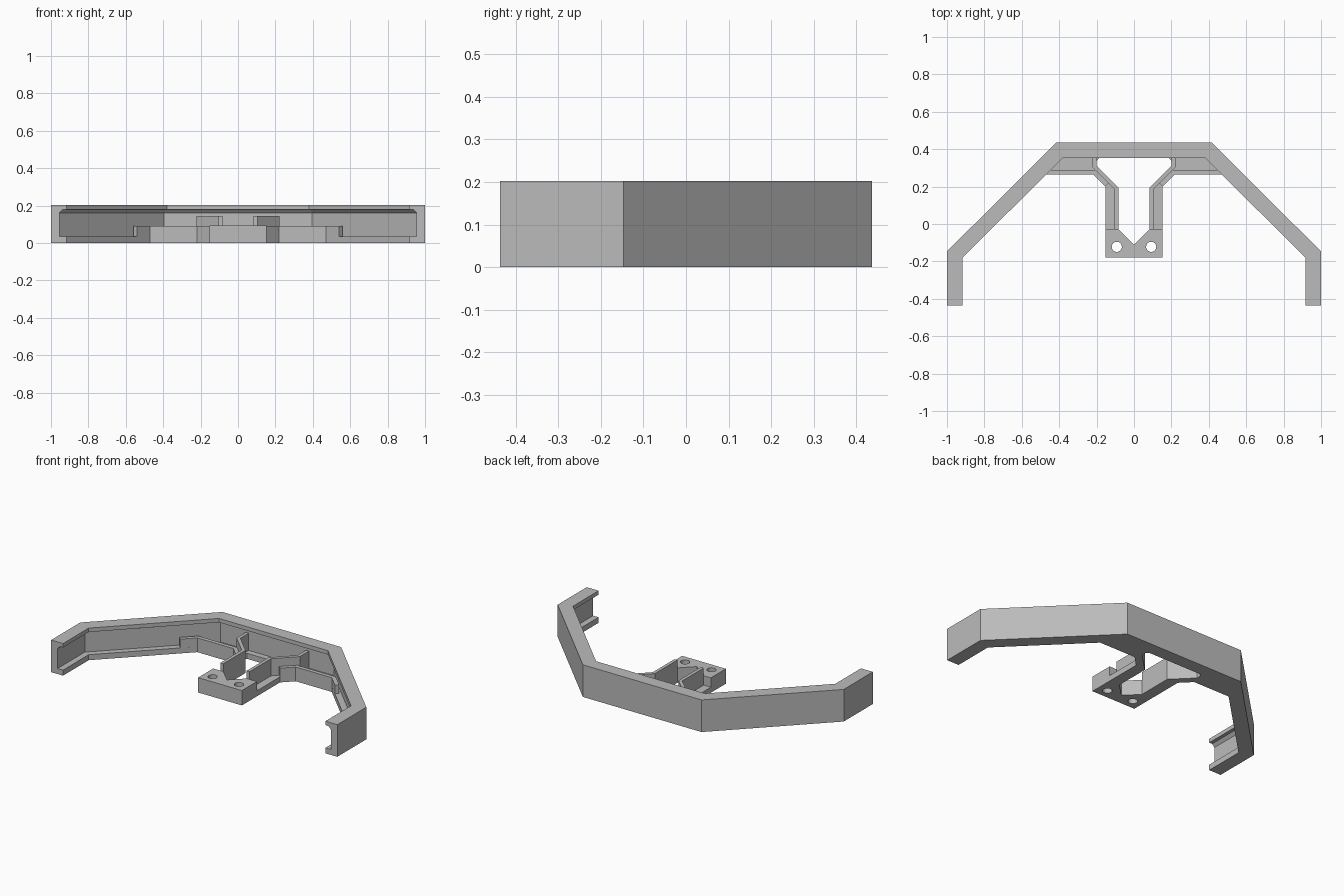
import bpy
import bmesh
from mathutils import Vector

cube = bpy.data.objects.get("Cube")
if cube:
    bpy.data.objects.remove(cube)

GREY = (0.5, 0.5, 0.5, 1)
mat = bpy.data.materials.new("plain grey")
mat.use_nodes = True
mat.diffuse_color = GREY
mat.node_tree.nodes["Principled BSDF"].inputs["Base Color"].default_value = GREY

FLOOR, RIM, FIN = 0.035, 0.09, 0.143   # heights of the levels


def finish(name, bm, mirror=False):
    bmesh.ops.recalc_face_normals(bm, faces=bm.faces[:])
    mesh = bpy.data.meshes.new(name)
    bm.to_mesh(mesh)
    bm.free()
    mesh.materials.append(mat)
    obj = bpy.data.objects.new(name, mesh)
    bpy.context.collection.objects.link(obj)
    if mirror:
        obj.modifiers.new("mirror", 'MIRROR')
    return obj


def prism(name, outline, z0, z1, mirror=False):
    bm = bmesh.new()
    face = bm.faces.new([bm.verts.new((x, y, z0)) for x, y in outline])
    top = bmesh.ops.extrude_face_region(bm, geom=[face])["geom"]
    verts = [v for v in top if isinstance(v, bmesh.types.BMVert)]
    bmesh.ops.translate(bm, verts=verts, vec=(0, 0, z1 - z0))
    return finish(name, bm, mirror)


def sweep(name, path, profile, mirror=False):
    """Mitred sweep; profile is (distance to the right of the path, height)."""
    bm = bmesh.new()
    pts = [Vector(p) for p in path]
    dirs = [(b - a).normalized() for a, b in zip(pts, pts[1:])]
    normals = [Vector((d.y, -d.x)) for d in dirs]
    rings = []
    for i, p in enumerate(pts):
        a, b = normals[max(i - 1, 0)], normals[min(i, len(dirs) - 1)]
        miter = (a + b) / (1 + a.dot(b))
        rings.append([bm.verts.new((*(p + miter * d), z)) for d, z in profile])
    n = len(profile)
    for r, s in zip(rings, rings[1:]):
        for k in range(n):
            m = (k + 1) % n
            bm.faces.new((r[k], r[m], s[m], s[k]))
    bm.faces.new(rings[0])
    bm.faces.new(rings[-1])
    return finish(name, bm, mirror)


def wall(width, z0, z1):
    return [(0, z0), (width, z0), (width, z1), (0, z1)]


# Channel-section outer band
channel = [(0, 0), (0.083, 0), (0.083, FLOOR), (0.045, FLOOR), (0.045, 0.16),
           (0.062, 0.178), (0.083, 0.178), (0.083, 0.203), (0, 0.203)]
half = [(-1, -0.437), (-1, -0.147), (-0.415, 0.437)]
sweep("outer_band", half + [(-x, y) for x, y in reversed(half)], channel)

# Low floor of the two bracket arms
prism("arm_floor", [(0.153, -0.03), (0.153, 0.2), (0.218, 0.265), (0.47, 0.265),
                    (0.381, 0.354), (0.2, 0.354), (0.2, 0.31), (0.082, 0.192),
                    (0.082, -0.03)], 0, FLOOR, True)

# Rim along the front of the arms, running onto the band's lower lip
sweep("arm_rim", [(0.541, 0.194), (0.47, 0.265), (0.218, 0.265), (0.153, 0.2)],
      wall(0.025, FLOOR, RIM), True)

# Tall fins lining the central opening
sweep("arm_fin", [(0.082, -0.03), (0.082, 0.192), (0.2, 0.31), (0.2, 0.392)],
      wall(0.021, FLOOR, FIN), True)

# Small gussets in the back corners of the opening
prism("opening_gusset", [(0.2, 0.354), (0.185, 0.354), (0.2, 0.339)], 0, FLOOR, True)

# Mounting block with a notch and two screw holes
block = prism("mounting_block", [(-0.153, -0.18), (0.153, -0.18), (0.153, -0.03),
                                 (0.082, -0.03), (0, -0.11), (-0.082, -0.03),
                                 (-0.153, -0.03)], 0, 0.094)
for side in (-1, 1):
    bpy.ops.mesh.primitive_cylinder_add(vertices=32, radius=0.027, depth=0.4,
                                        location=(side * 0.092, -0.122, 0.05))
    cutter = bpy.context.object
    cutter.name = "screw_hole_cutter"
    cutter.hide_render = True
    cutter.hide_set(True)
    cut = block.modifiers.new("screw_hole", 'BOOLEAN')
    cut.operation = 'DIFFERENCE'
    cut.object = cutter
    cut.solver = 'EXACT'
